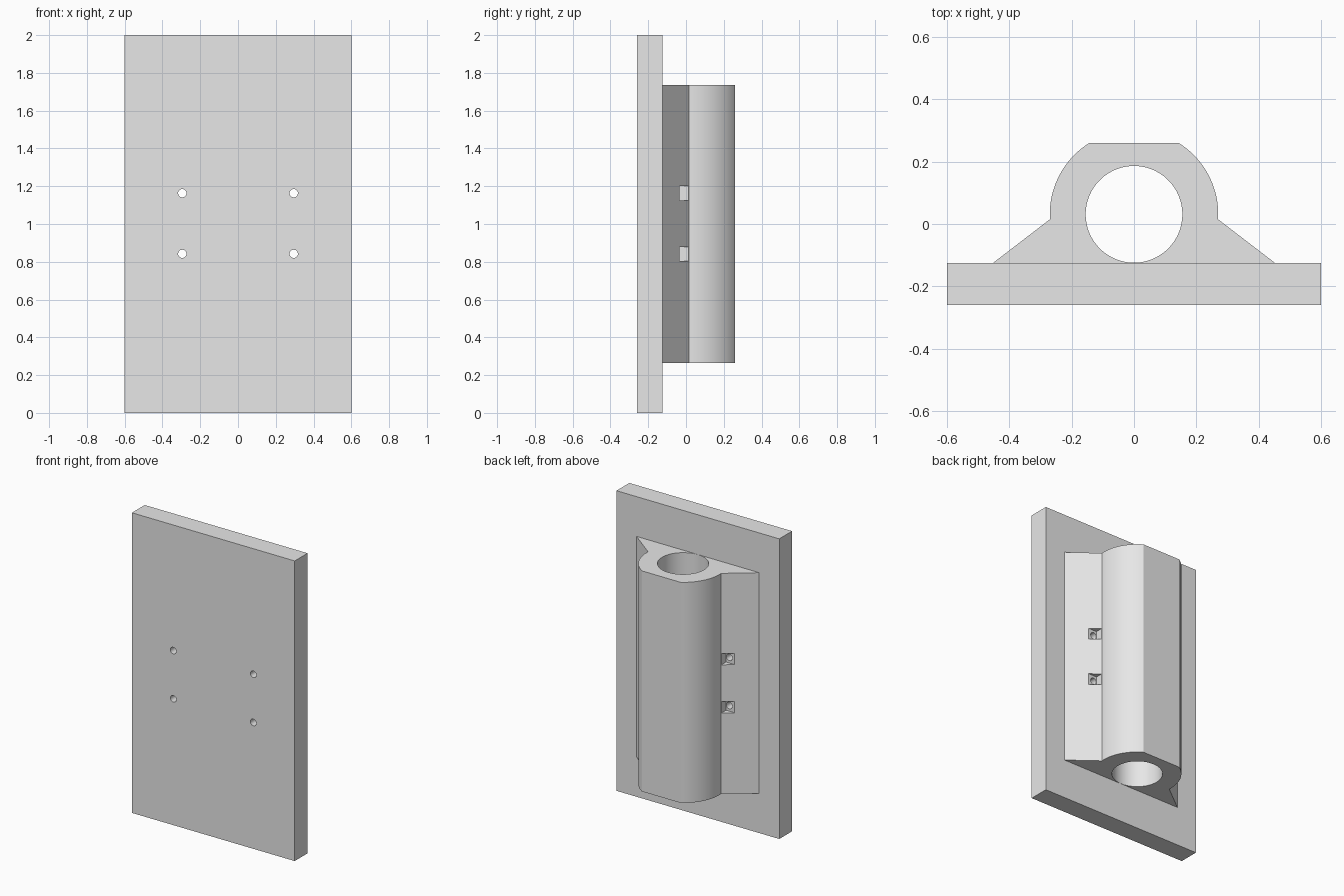
import bpy, bmesh
from math import sin, cos, asin, pi, radians

cube = bpy.data.objects.get("Cube")
if cube:
    bpy.data.objects.remove(cube, do_unlink=True)

grey = bpy.data.materials.new("light grey")
grey.use_nodes = True
grey.diffuse_color = (0.8, 0.8, 0.8, 1)
grey.node_tree.nodes["Principled BSDF"].inputs["Base Color"].default_value = (0.8, 0.8, 0.8, 1)


def prism(name, points, depth):
    """Solid from a closed outline of 3D points, extruded along depth."""
    bm = bmesh.new()
    face = bm.faces.new([bm.verts.new(p) for p in points])
    out = bmesh.ops.extrude_face_region(bm, geom=[face])
    moved = [v for v in out["geom"] if isinstance(v, bmesh.types.BMVert)]
    bmesh.ops.translate(bm, verts=moved, vec=depth)
    bmesh.ops.recalc_face_normals(bm, faces=bm.faces)
    mesh = bpy.data.meshes.new(name)
    bm.to_mesh(mesh)
    bm.free()
    mesh.materials.append(grey)
    obj = bpy.data.objects.new(name, mesh)
    bpy.context.collection.objects.link(obj)
    return obj


def box(name, x0, x1, y0, y1, z0, z1):
    return prism(name, [(x0, y0, z0), (x1, y0, z0), (x1, y1, z0), (x0, y1, z0)], (0, 0, z1 - z0))


def cut(target, cutter):
    mod = target.modifiers.new("cut", "BOOLEAN")
    mod.operation = "DIFFERENCE"
    mod.solver = "EXACT"
    mod.object = cutter
    bpy.context.view_layer.objects.active = target
    bpy.ops.object.modifier_apply(modifier=mod.name)


BACK, CY, R, BORE = -0.125, 0.031, 0.27, 0.155
Z0, Z1 = 0.265, 1.735

# Mounting plate
plate = box("mounting_plate", -0.6, 0.6, -0.26, BACK, 0, 2)

# Bearing housing: sloped feet, round shoulders, flat crown
low, high = asin((0.015 - CY) / R), asin((0.26 - CY) / R)
steps = 20
arc = [low + (high - low) * i / steps for i in range(steps + 1)]
half = [(0.452, BACK)] + [(R * cos(a), CY + R * sin(a)) for a in arc]
outline = half + [(-x, y) for x, y in reversed(half)]
housing = prism("bearing_housing", [(x, y, Z0) for x, y in outline], (0, 0, Z1 - Z0))

# Shaft bore
ring = [2 * pi * (i + 0.5) / 72 for i in range(72)]
cutters = [prism("bore_cutter", [(BORE * cos(a), CY + BORE * sin(a), 0.1) for a in ring], (0, 0, 1.8))]
cut(housing, cutters[0])

# Screw pockets in the sloped feet, with screw holes through the plate
circle = [2 * pi * i / 24 for i in range(24)]
for side in (-1, 1):
    for z in (0.842, 1.163):
        xs = sorted((side * 0.2705, side * 0.5))
        pocket = box("pocket_cutter", *xs, -0.035, 0.1, z - 0.0375, z + 0.0375)
        hole = prism("hole_cutter", [(side * 0.295 + 0.022 * cos(a), -0.4, z + 0.022 * sin(a))
                                     for a in circle], (0, 0.42, 0))
        cut(housing, pocket)
        cut(housing, hole)
        cut(plate, hole)
        cutters += [pocket, hole]

for c in cutters:
    bpy.data.objects.remove(c, do_unlink=True)

# Smooth the round walls, keep the edges sharp
bpy.ops.object.select_all(action="DESELECT")
for obj in (plate, housing):
    obj.select_set(True)
bpy.context.view_layer.objects.active = housing
bpy.ops.object.shade_smooth_by_angle(angle=radians(20))
